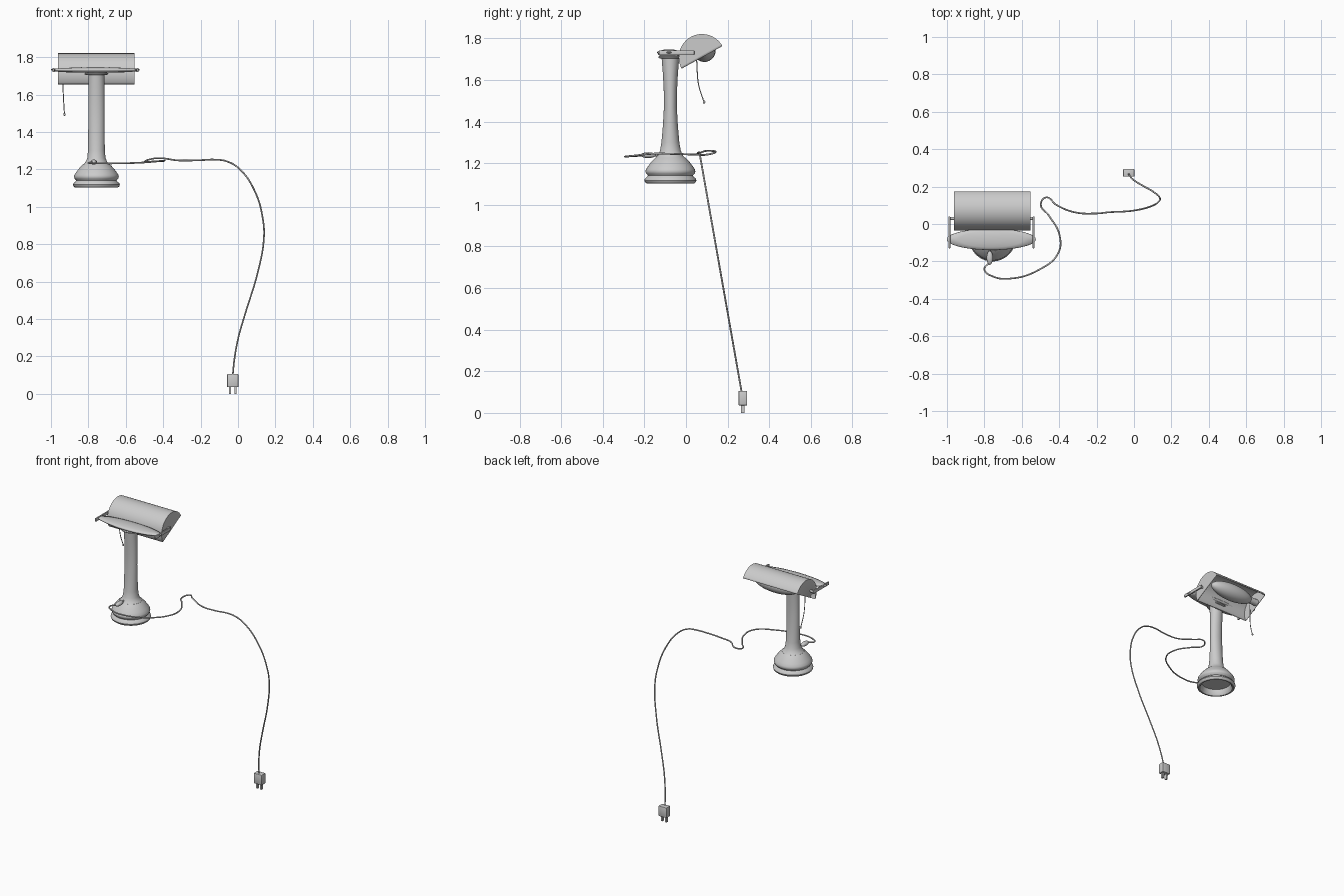
import bpy, bmesh, math
from mathutils import Vector

if "Cube" in bpy.data.objects:
    bpy.data.objects.remove(bpy.data.objects["Cube"])

CX, CY = -0.757, -0.075      # lamp column axis


def finish(name, bm, angle=35):
    bmesh.ops.recalc_face_normals(bm, faces=bm.faces)
    me = bpy.data.meshes.new(name)
    bm.to_mesh(me)
    bm.free()
    ob = bpy.data.objects.new(name, me)
    bpy.context.collection.objects.link(ob)
    bpy.ops.object.select_all(action='DESELECT')
    ob.select_set(True)
    bpy.context.view_layer.objects.active = ob
    bpy.ops.object.shade_smooth_by_angle(angle=math.radians(angle))
    return ob


def loft(name, rings, center, n=48, angle=35):
    """Stack of horizontal ellipses given as (z, rx, ry), capped at both ends."""
    bm = bmesh.new()
    loops = []
    for z, rx, ry in rings:
        loops.append([bm.verts.new((center[0] + rx * math.cos(2 * math.pi * i / n),
                                    center[1] + ry * math.sin(2 * math.pi * i / n), z))
                      for i in range(n)])
    for a, b in zip(loops, loops[1:]):
        for i in range(n):
            j = (i + 1) % n
            bm.faces.new((a[i], a[j], b[j], b[i]))
    bm.faces.new(loops[0])
    bm.faces.new(loops[-1])
    return finish(name, bm, angle)


def box(name, lo, hi, bevel=0.0):
    bm = bmesh.new()
    bmesh.ops.create_cube(bm, size=1)
    for v in bm.verts:
        v.co = Vector([(l + h) / 2 + c * (h - l) for l, h, c in zip(lo, hi, v.co)])
    if bevel:
        bmesh.ops.bevel(bm, geom=bm.edges[:], offset=bevel, segments=2,
                        profile=0.5, affect='EDGES')
    return finish(name, bm)


def ellipsoid(name, center, radii, seg=32):
    bm = bmesh.new()
    bmesh.ops.create_uvsphere(bm, u_segments=seg, v_segments=seg // 2, radius=1)
    for v in bm.verts:
        v.co = Vector([c + r * k for c, r, k in zip(center, radii, v.co)])
    return finish(name, bm, 60)


def tube_x(name, x0, x1, y, z, r, n=20):
    bm = bmesh.new()
    ends = [[bm.verts.new((x, y + r * math.cos(2 * math.pi * i / n),
                           z + r * math.sin(2 * math.pi * i / n))) for i in range(n)]
            for x in (x0, x1)]
    for i in range(n):
        j = (i + 1) % n
        bm.faces.new((ends[0][i], ends[0][j], ends[1][j], ends[1][i]))
    for e in ends:
        bm.faces.new(e)
    return finish(name, bm)


def wire(name, pts, r, res=8):
    cu = bpy.data.curves.new(name, 'CURVE')
    cu.dimensions = '3D'
    cu.bevel_depth = r
    cu.bevel_resolution = 2
    cu.resolution_u = res
    cu.use_fill_caps = True
    sp = cu.splines.new('BEZIER')
    sp.bezier_points.add(len(pts) - 1)
    for bp, p in zip(sp.bezier_points, pts):
        bp.co = p
        bp.handle_left_type = bp.handle_right_type = 'AUTO'
    ob = bpy.data.objects.new(name, cu)
    bpy.context.collection.objects.link(ob)


# Moulded base, hollow underneath
base = [(1.145, .094), (1.115, .098), (1.104, .106), (1.103, .114), (1.109, .122),
        (1.118, .125), (1.127, .122), (1.134, .113), (1.140, .108), (1.145, .111),
        (1.151, .117), (1.160, .120), (1.170, .118), (1.185, .108), (1.205, .093),
        (1.220, .079), (1.228, .070)]
loft("base", [(z, r, r) for z, r in base], (CX, CY), 64)

# Column, pinched front to back
loft("column", [(1.222, .076, .076), (1.235, .060, .062), (1.26, .049, .050),
                (1.30, .045, .043), (1.38, .044, .036), (1.47, .043, .031),
                (1.55, .043, .032), (1.63, .043, .036), (1.69, .043, .041),
                (1.72, .044, .043)], (CX, CY), 48, 50)

# Oval head plate with a shallow underside boss
loft("head_plate", [(1.717, .12, .040), (1.722, .20, .050), (1.729, .234, .056),
                    (1.733, .238, .057), (1.737, .234, .055), (1.742, .17, .042),
                    (1.746, .08, .024), (1.747, .02, .006)], (-.763, -.082), 64, 60)
loft("head_collar", [(1.704, .050, .050), (1.707, .062, .056), (1.713, .064, .057),
                     (1.718, .055, .050)], (CX, CY))

# Shade: tilted half cylinder with closed ends
SY, SZ, SR, X0, X1 = .077, 1.709, .112, -.963, -.553
bm = bmesh.new()
n = 32
arcs = []
for x in (X0, X1):
    arcs.append([bm.verts.new((x, SY + SR * math.cos(a), SZ + SR * math.sin(a)))
                 for a in [math.radians(29 + 180 * i / n) for i in range(n + 1)]])
for i in range(n):
    bm.faces.new((arcs[0][i], arcs[0][i + 1], arcs[1][i + 1], arcs[1][i]))
for a in arcs:
    bm.faces.new(a)
shade = finish("shade", bm)
thick = shade.modifiers.new("thickness", 'SOLIDIFY')
thick.thickness = .003
thick.offset = -1

# Long bulb inside the shade, with its socket
ellipsoid("bulb", (-.75, .088, 1.742), (.165, .055, .055))
tube_x("bulb_socket", X0 + .003, -.89, .088, 1.742, .022)

# Side arms and pivots, one per end of the head
for side, xa, xb, xs in (("left", -.992, -.982, X0), ("right", -.542, -.532, X1)):
    box(side + "_arm", (xa, -.13, 1.720), (xb, .040, 1.742), .003)
    inner = xb if side == "left" else xa
    tube_x(side + "_pivot", min(inner, xs), max(inner, xs), .030, 1.731, .008)

# Pull chain
wire("pull_chain", [(-.936, .050, 1.735), (-.936, .053, 1.66), (-.933, .060, 1.58),
                    (-.928, .085, 1.498)], .0025)
ellipsoid("pull_knob", (-.928, .087, 1.494), (.006, .006, .008), 16)

# Power cord: lies on the table, then drops over the edge
flat = [(-.772, -.125, 1.238), (-.772, -.20, 1.238), (-.80, -.243, 1.235),
        (-.755, -.280, 1.233), (-.665, -.292, 1.232), (-.505, -.243, 1.237),
        (-.405, -.155, 1.246), (-.398, -.060, 1.245), (-.455, .045, 1.242),
        (-.498, .103, 1.242), (-.470, .142, 1.254), (-.415, .102, 1.260),
        (-.318, .063, 1.248), (-.21, .056, 1.249), (-.12, .064, 1.252)]
drop = [(-.06, 1.243), (.005, 1.205), (.090, 1.083), (.133, .933), (.138, .827),
        (.103, .64), (.038, .427), (0, .293), (-.020, .18), (-.028, .10)]
wire("power_cord", flat + [(x, .065 + .176 * (1.25 - z), z) for x, z in drop], .0045)

# Inline switch by the base
ellipsoid("cord_switch", (-.771, -.181, 1.239), (.017, .037, .014), 24)

# Plug and prongs
box("plug_body", (-.058, .253, .036), (.002, .294, .106), .003)
for s in (-1, 1):
    px = -.028 + s * .015
    box("plug_prong_" + ("left" if s < 0 else "right"),
        (px - .006, .265, 0), (px + .006, .281, .038))
